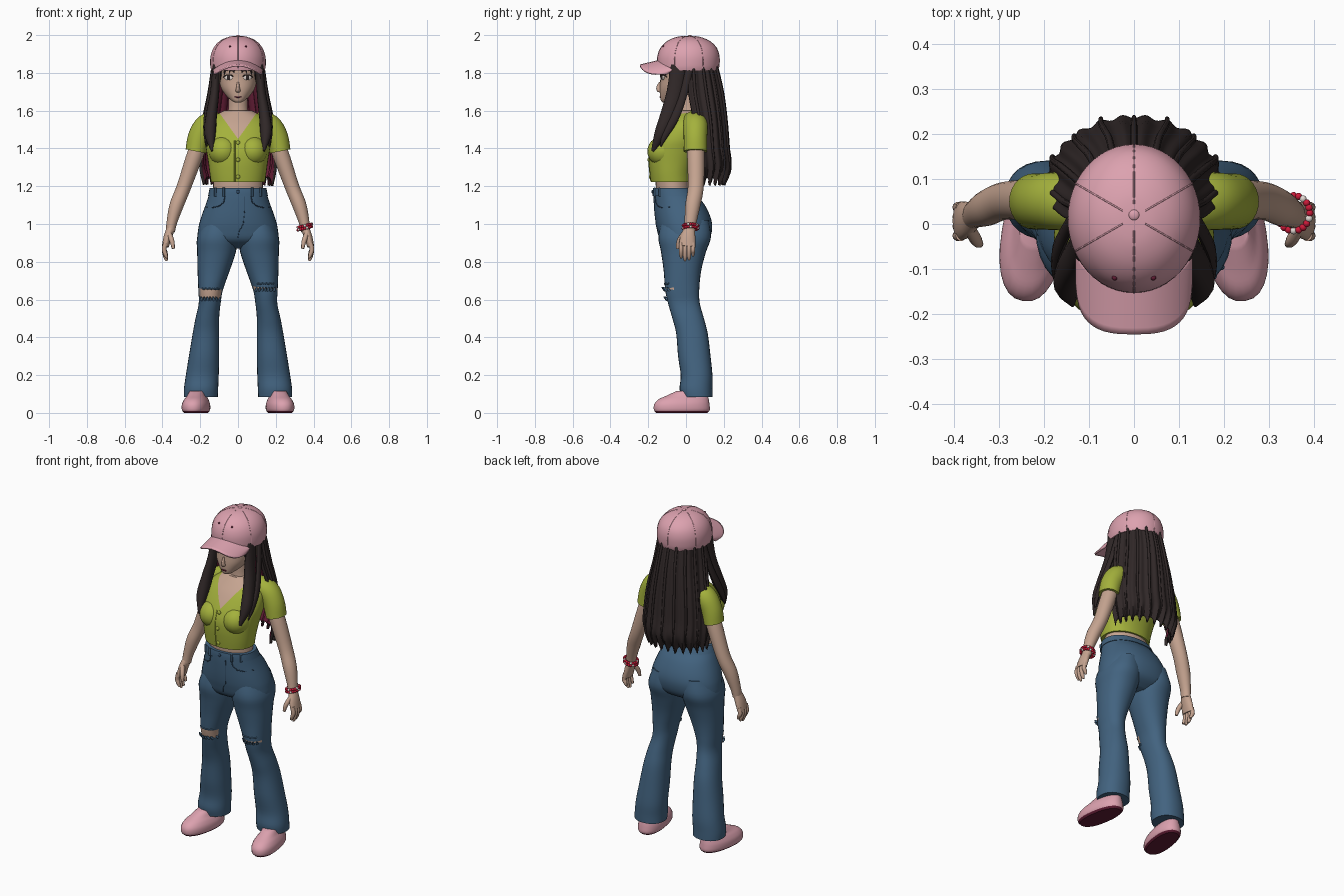
import bpy, bmesh, math
from mathutils import Vector
from mathutils.bvhtree import BVHTree

if "Cube" in bpy.data.objects:
    bpy.data.objects.remove(bpy.data.objects["Cube"])


def material(name, *rgb):
    m = bpy.data.materials.new(name)
    m.use_nodes = True
    m.diffuse_color = (*rgb, 1)
    m.node_tree.nodes["Principled BSDF"].inputs["Base Color"].default_value = (*rgb, 1)
    return m


PINK = material("soft_pink", .72, .36, .43)
SKIN = material("skin", .56, .37, .28)
HAIR = material("dark_brown_hair", .03, .021, .021)
GREEN = material("lime_green", .37, .44, .045)
DENIM = material("blue_denim", .055, .125, .215)
SEAM = material("dark_denim", .03, .07, .13)
MAROON = material("maroon", .12, .012, .035)
RED = material("bead_red", .6, .01, .04)
WHITE = material("off_white", .75, .68, .64)


def finish(name, bm, *mats):
    bmesh.ops.recalc_face_normals(bm, faces=bm.faces)
    me = bpy.data.meshes.new(name)
    bm.to_mesh(me)
    bm.free()
    ob = bpy.data.objects.new(name, me)
    bpy.context.collection.objects.link(ob)
    for m in mats:
        me.materials.append(m)
    return ob


def smooth_rows(rows, steps=4):
    """Catmull-Rom interpolation between rows of numbers."""
    rows = [Vector(r) for r in rows]
    ext = [rows[0]] + rows + [rows[-1]]
    out = []
    for a, b, c, d in zip(ext, ext[1:], ext[2:], ext[3:]):
        for i in range(steps):
            t = i / steps
            out.append(.5 * (2 * b + (c - a) * t + (2 * a - 5 * b + 4 * c - d) * t * t
                             + (3 * b - a - 3 * c + d) * t ** 3))
    return out + [rows[-1]]


def loft(name, rings, mat, side=1, tilt=False, n=28, power=2, steps=4):
    """Closed body through elliptical rings (x, y, z, rx, ry)."""
    rings = smooth_rows(rings, steps)
    bm = bmesh.new()
    loops = []
    for i, r in enumerate(rings):
        c, a, b = Vector(r[:3]), Vector((1, 0, 0)), Vector((0, 1, 0))
        if tilt:
            t = Vector(rings[min(i + 1, len(rings) - 1)][:3]) - Vector(rings[max(i - 1, 0)][:3])
            a = b.cross(t).normalized()
            b = t.cross(a).normalized()
        loop = []
        for k in range(n):
            w = math.tau * k / n
            co, si = math.cos(w), math.sin(w)
            p = c + a * math.copysign(abs(co) ** (2 / power), co) * r[3] \
                + b * math.copysign(abs(si) ** (2 / power), si) * r[4]
            loop.append(bm.verts.new((p.x * side, p.y, p.z)))
        loops.append(loop)
    for p, q in zip(loops, loops[1:]):
        for k in range(n):
            bm.faces.new((p[k], p[k - 1], q[k - 1], q[k]))
    bm.faces.new(loops[0])
    bm.faces.new(loops[-1])
    return finish(name, bm, mat)


def span(z, x0, x1, y0, y1):
    return ((x0 + x1) / 2, (y0 + y1) / 2, z, (x1 - x0) / 2, (y1 - y0) / 2)


def girth(z, rx, y0, y1):
    return span(z, -rx, rx, y0, y1)


def ball(name, loc, size, mat, turn=0):
    bm = bmesh.new()
    bmesh.ops.create_uvsphere(bm, u_segments=20, v_segments=12, radius=1)
    ob = finish(name, bm, mat)
    ob.location, ob.scale, ob.rotation_euler = loc, size, (0, 0, turn)
    return ob


def strand(name, pts, r, mat, taper=False):
    cu = bpy.data.curves.new(name, "CURVE")
    cu.dimensions, cu.bevel_depth, cu.bevel_resolution = "3D", r, 2
    cu.use_fill_caps = True
    sp = cu.splines.new("POLY")
    sp.points.add(len(pts) - 1)
    for i, p in enumerate(pts):
        sp.points[i].co = (*p, 1)
        sp.points[i].radius = 1 - .85 * (i / (len(pts) - 1)) ** 3 if taper else 1
    cu.materials.append(mat)
    ob = bpy.data.objects.new(name, cu)
    bpy.context.collection.objects.link(ob)


def recolour(ob, mat, planes, rule):
    """Cut along planes, then give the faces chosen by the rule another material."""
    bm = bmesh.new()
    bm.from_mesh(ob.data)
    for co, no in planes:
        bmesh.ops.bisect_plane(bm, geom=bm.verts[:] + bm.edges[:] + bm.faces[:], plane_co=co, plane_no=no)
    bm.normal_update()
    ob.data.materials.append(mat)
    for f in bm.faces:
        f.material_index = int(rule(f.calc_center_median(), f.normal))
    bm.to_mesh(ob.data)
    bm.free()


def hit(ob, origin, direction):
    tree = BVHTree.FromPolygons([v.co for v in ob.data.vertices], [p.vertices for p in ob.data.polygons])
    return tree.ray_cast(Vector(origin), Vector(direction))[0]


def front(ob, x, z):
    return hit(ob, (x, -1, z), (0, 1, 0))


# Head and neck
head = loft("head", [girth(1.642, .012, -.12, -.09), girth(1.652, .032, -.132, -.06),
                     girth(1.68, .064, -.138, .03), girth(1.72, .09, -.139, .07),
                     girth(1.77, .102, -.136, .1), girth(1.83, .108, -.137, .12),
                     girth(1.9, .09, -.1, .1)], SKIN, n=40, power=2.2)
loft("neck", [girth(1.54, .075, -.05, .08), girth(1.6, .052, -.035, .06), girth(1.72, .05, -.04, .05)], SKIN)
loft("nose", [(0, -.136, 1.752, .005, .006), (0, -.143, 1.725, .009, .014),
              (0, -.139, 1.703, .013, .014), (0, -.134, 1.696, .005, .004)], SKIN, n=12)
ball("mouth", front(head, 0, 1.672), (.02, .004, .004), MAROON)
for s in (-1, 1):
    p = front(head, s * .05, 1.775)
    ball("eye_white", p, (.023, .004, .013), WHITE, s * .42)
    ball("iris", p + Vector((0, -.002, 0)), (.011, .004, .013), HAIR, s * .42)
    strand("eyelash", [front(head, s * x, z) for x, z in ((.024, 1.78), (.038, 1.79), (.06, 1.79), (.078, 1.778))], .003, HAIR)
    strand("eyebrow", [front(head, s * x, z) for x, z in ((.022, 1.807), (.05, 1.815), (.078, 1.805))], .0025, HAIR)
    ball("ear", (s * .107, .012, 1.765), (.012, .022, .034), SKIN, s * .3)

# Baseball cap
cap = loft("cap_crown", [girth(1.813, .142, -.15, .17), girth(1.84, .147, -.153, .176), girth(1.89, .145, -.15, .176),
                         girth(1.935, .128, -.132, .16), girth(1.97, .095, -.095, .122),
                         girth(1.99, .05, -.045, .07), girth(1.995, .008, .01, .025)], PINK, n=48)
for k in range(6):
    w = math.tau * (k + .5) / 6
    arc = [hit(cap, (0, .015, 1.82), (math.cos(w) * math.cos(e), math.sin(w) * math.cos(e), math.sin(e)))
           for e in [.03 + i * .125 for i in range(12)]]
    strand("cap_seam", arc, .0018, PINK)
ball("cap_button", (0, .02, 1.994), (.012, .012, .006), PINK)
for s in (-1, 1):
    ball("cap_eyelet", hit(cap, (0, .015, 1.82), (s * .045, -.14, .125)), (.006, .006, .005), MAROON)
bm = bmesh.new()
rows = []
for j in range(9):
    v, row = j / 8, []
    for i in range(25):
        w = math.pi * i / 24
        x = -.13 * math.copysign(abs(math.cos(w)) ** .7, math.cos(w))
        back = -.13 * math.sqrt(max(0, 1 - (x / .15) ** 2))
        y = back + v * (-.1 - .145 * math.sin(w) ** .6 - back)
        row.append(bm.verts.new((x, y, 1.872 - .028 * v - .052 * (x / .13) ** 2)))
    rows.append(row)
for p, q in zip(rows, rows[1:]):
    for i in range(24):
        bm.faces.new((p[i], p[i + 1], q[i + 1], q[i]))
brim = finish("cap_brim", bm, PINK)
brim.modifiers.new("thickness", "SOLIDIFY").thickness = .01

# Long back hair: an open shell with ridges and a ragged hem
profile = smooth_rows([(1.85, .02, .13, .14), (1.7, .025, .152, .17), (1.55, .05, .182, .165),
                       (1.4, .06, .2, .168), (1.29, .068, .2, .17), (1.2, .07, .182, .135)], 5)


def hair_point(u, row, lift=0):
    w = math.pi * (u * 1.04 - .02)
    z, cy, rx, ry = row
    k = 1 + .025 * math.cos(u * 26 * math.pi) + lift
    ragged = .045 * abs(math.sin(u * 41)) * max(0, (1.4 - z) / .2)
    return Vector((rx * k * math.cos(w), cy + ry * k * math.sin(w), z + ragged))


bm = bmesh.new()
grid = [[bm.verts.new(hair_point(i / 104, r)) for i in range(105)] for r in profile]
for p, q in zip(grid, grid[1:]):
    for i in range(104):
        bm.faces.new((p[i], p[i + 1], q[i + 1], q[i]))
hair = finish("back_hair", bm, HAIR, MAROON)
if sum(f.normal.y for f in hair.data.polygons) < 0:
    hair.data.flip_normals()
sol = hair.modifiers.new("thickness", "SOLIDIFY")
sol.thickness, sol.offset, sol.material_offset = .016, -1, 1
for k in range(9):
    strand("hair_ridge", [hair_point(.06 + .11 * k, r, .015) for r in profile], .008, HAIR, True)

# Front locks and fringe
for s in (-1, 1):
    loft("front_lock", [(.115, -.04, 1.84, .02, .042), (.123, -.06, 1.7, .024, .042), (.14, -.095, 1.58, .029, .04),
                        (.148, -.135, 1.48, .03, .032), (.136, -.175, 1.385, .006, .01)], HAIR, s, True, 16)
    loft("side_lock", [(.128, .02, 1.83, .012, .02), (.15, -.015, 1.68, .012, .02), (.17, -.06, 1.56, .012, .022),
                       (.172, -.11, 1.47, .01, .016), (.165, -.135, 1.41, .003, .004)], HAIR, s, True, 12)
    for x, dx, z in ((.01, .012, 1.80), (.035, .012, 1.795), (.06, .014, 1.785), (.085, .008, 1.75)):
        strand("fringe", [front(head, s * (x + dx * t), 1.85 + (z - 1.85) * t) for t in (0, .3, .6, 1)], .007, HAIR, True)

# Cropped blouse with a V neckline, over a bare waist
loft("waist", [girth(1.13, .14, -.15, .03), girth(1.2, .132, -.16, .025), girth(1.28, .135, -.16, .03)], SKIN)
blouse = loft("blouse", [girth(1.222, .143, -.186, .035), girth(1.27, .15, -.192, .04), girth(1.33, .158, -.197, .06),
                         girth(1.39, .168, -.194, .085), girth(1.45, .178, -.17, .1), girth(1.52, .17, -.125, .11),
                         girth(1.565, .135, -.085, .105), girth(1.6, .075, -.05, .085)], GREEN, n=40, power=2.2)
recolour(blouse, SKIN, [((0, 0, 1.45), (1.4, 0, -1)), ((0, 0, 1.45), (-1.4, 0, -1)), ((0, .02, 0), (0, 1, 0))],
         lambda c, n: c.y < .02 and c.z - 1.45 > 1.4 * abs(c.x))
for z in (1.43, 1.34, 1.25):
    ball("blouse_button", front(blouse, 0, z), (.011, .007, .011), GREEN)
strand("placket", [front(blouse, -.017, 1.225 + .024 * i) for i in range(10)], .003, GREEN)

# Bust, sleeves, arms and hands
for s in (-1, 1):
    ball("bust", (s * .078, -.12, 1.385), (.078, .085, .08), GREEN)
    loft("sleeve", [(.1, .04, 1.555, .045, .055), (.165, .05, 1.525, .06, .064),
                    (.205, .05, 1.46, .06, .062), (.223, .05, 1.385, .055, .062)], GREEN, s, True)
    loft("arm", [(.17, .05, 1.5, .04, .04), (.222, .052, 1.38, .044, .046), (.285, .052, 1.2, .038, .042),
                 (.325, .036, 1.1, .037, .04), (.35, .024, 1.01, .028, .032), (.358, .018, .96, .024, .03)],
         SKIN, s, True, 24)
    loft("palm", [(.355, .02, .98, .022, .028), (.372, .01, .93, .022, .04), (.385, .006, .88, .018, .044)], SKIN, s, True, 20)
    for k in range(4):
        y, low = -.026 + .021 * k, (.82, .805, .81, .83)[k]
        loft("finger", [(.384, y, .9, .012, .012), (.391, y, .865, .012, .012),
                        (.384, y, low + .02, .011, .011), (.376, y, low, .006, .006)], SKIN, s, True, 10)
    loft("thumb", [(.365, -.01, .95, .013, .014), (.35, -.036, .91, .013, .014),
                   (.342, -.045, .87, .008, .008)], SKIN, s, True, 10)

# Beaded bracelet on the left wrist
for row in (0, 1):
    for k in range(20):
        w = math.tau * k / 20
        x = .036 * math.cos(w)
        ball("bracelet_bead", (.354 + x, .024 + .039 * math.sin(w), .977 + .014 * row + .25 * x), (.008,) * 3,
             WHITE if (k + row) % 4 == 0 else RED)

# Jeans: seat, waistband, seams
seat = loft("jeans_seat", [girth(1.185, .147, -.17, .04), girth(1.15, .155, -.172, .06), girth(1.1, .172, -.17, .1),
                           girth(1.03, .197, -.164, .132), girth(.97, .211, -.153, .138),
                           girth(.91, .208, -.13, .118), girth(.87, .13, -.06, .06)], DENIM, n=40, power=2.2)
loft("waistband", [girth(1.148, .159, -.177, .066), girth(1.17, .154, -.177, .053), girth(1.19, .15, -.175, .042)],
     DENIM, n=40, power=2.2)
strand("fly_seam", [front(seat, x, z) for x, z in ((.035, 1.145), (.035, 1.07), (.028, 1.0), (.005, .96), (0, .93))], .002, SEAM)
ball("jeans_button", (0, -.178, 1.17), (.009, .005, .009), SEAM)
for s in (-1, 1):
    strand("pocket_seam", [front(seat, s * x, z) for x, z in ((.07, 1.145), (.076, 1.115), (.1, 1.095), (.13, 1.088), (.165, 1.09))], .003, SEAM)
    for x in (.075, .12):
        p = front(seat, s * x, 1.15)
        strand("belt_loop", [p + Vector((0, -.006, -.004)), p + Vector((0, -.008, .042))], .006, DENIM)

# Flared legs with ripped knees, and shoes
for s, low, high in ((-1, .595, .655), (1, .645, .682)):
    leg = loft("jeans_leg", [span(1.02, .02, .18, -.13, .12), span(.93, .004, .216, -.146, .132),
                             span(.85, .012, .216, -.132, .105), span(.75, .045, .214, -.118, .08),
                             span(.65, .08, .21, -.11, .07), span(.58, .092, .208, -.095, .073),
                             span(.5, .1, .225, -.072, .095), span(.42, .1, .24, -.052, .115),
                             span(.3, .1, .26, -.042, .13), span(.2, .102, .276, -.028, .14),
                             span(.13, .105, .286, -.034, .14), span(.085, .107, .286, -.026, .14)], DENIM, s, power=2.2)
    tears = [((0, 0, low), (0, .1, 1)), ((0, 0, high), (.06, -.1, 1))]
    recolour(leg, SKIN, tears, lambda c, n: n.y < -.35 and all(
        ((c - Vector(co)).dot(Vector(no)) > 0) == up for (co, no), up in zip(tears, (True, False))))
    for k in range(7):
        x = s * (.095 + .016 * k)
        p = front(leg, x, low + .005)
        strand("frayed_edge", [p + Vector((0, 0, -.004)), p + Vector((s * .004, -.01, .008)),
                               p + Vector((s * .006, -.014 - .006 * (k % 2), .016))], .007, DENIM, True)
    strand("torn_hem", [front(leg, s * (.1 + .01 * k), high + .004 * (k % 2)) for k in range(10)], .004, DENIM)
    shoe = loft("shoe", [span(.004, -.058, .058, -.14, .135), span(.02, -.07, .07, -.152, .148),
                         span(.05, -.07, .07, -.15, .146), span(.075, -.06, .06, -.128, .142),
                         span(.095, -.048, .048, -.085, .137), span(.12, -.04, .04, -.03, .13)], PINK, power=2.3)
    recolour(shoe, MAROON, [], lambda c, n: n.z < -.6)
    shoe.location, shoe.rotation_euler = (s * .222, -.02, -.004), (0, 0, s * .16)

# Smooth shading that keeps sharp edges
meshes = [o for o in bpy.context.scene.objects if o.type == "MESH"]
bpy.ops.object.select_all(action="DESELECT")
for o in meshes:
    o.select_set(True)
bpy.context.view_layer.objects.active = meshes[0]
bpy.ops.object.shade_smooth_by_angle(angle=math.radians(40))
